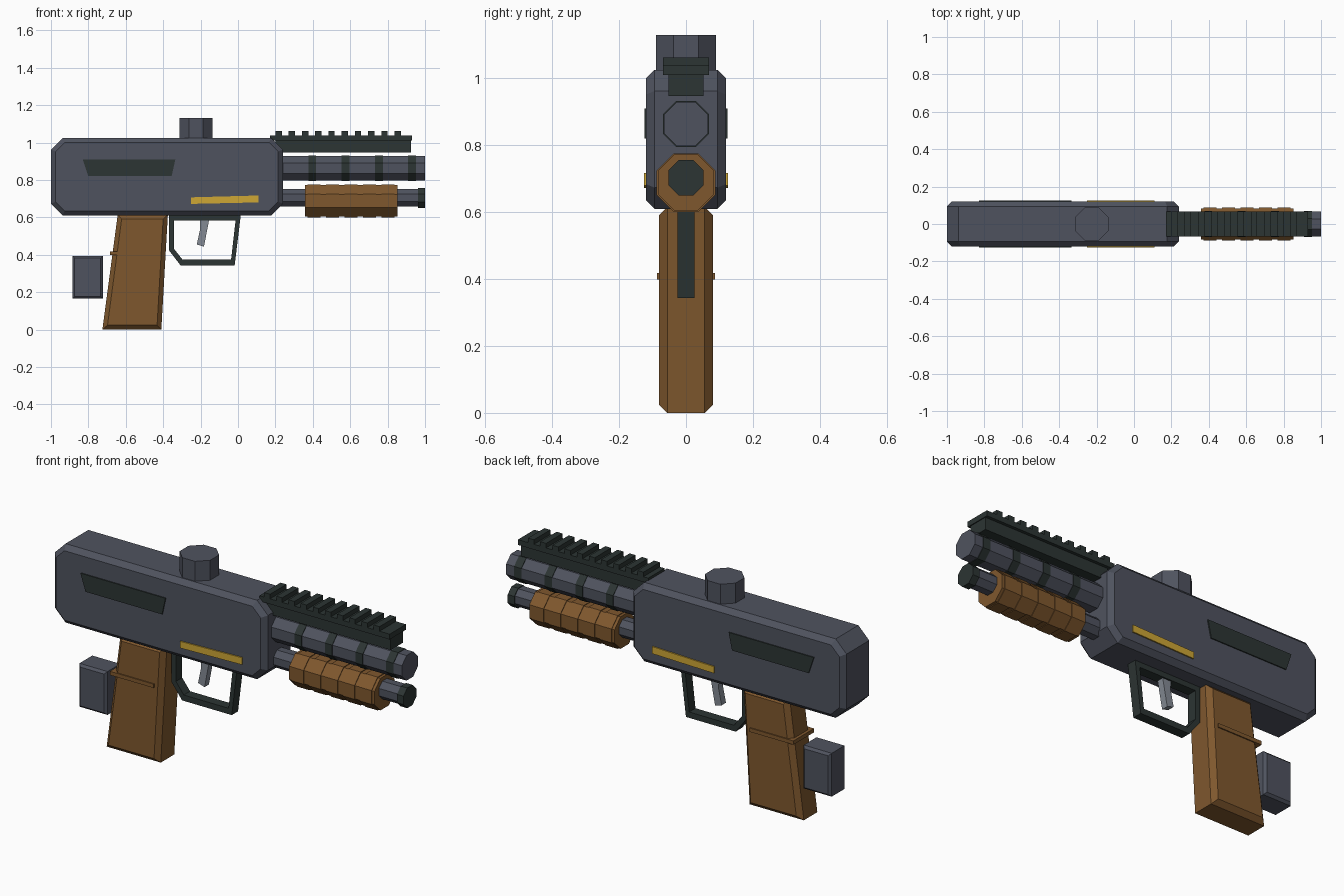
import bpy, bmesh, math

cube = bpy.data.objects.get("Cube")
if cube:
    bpy.data.objects.remove(cube, do_unlink=True)


def material(name, rgb):
    m = bpy.data.materials.new(name)
    m.use_nodes = True
    m.diffuse_color = (*rgb, 1)
    node = next(n for n in m.node_tree.nodes if n.type == 'BSDF_PRINCIPLED')
    node.inputs["Base Color"].default_value = (*rgb, 1)
    return m


SLATE = material("slate grey", (0.078, 0.086, 0.114))
DARK = material("dark green grey", (0.025, 0.035, 0.033))
BROWN = material("wood brown", (0.213, 0.097, 0.027))
GOLD = material("gold", (0.62, 0.385, 0.036))
STEEL = material("light steel", (0.23, 0.255, 0.296))

# Maps (u, v, depth) to world axes for an extrusion along each axis
PLACE = {
    'X': lambda u, v, d: (d, u, v),
    'Y': lambda u, v, d: (u, d, v),
    'Z': lambda u, v, d: (u, v, d),
}


def prism(name, outline, lo, hi, mat, axis='Y', hole=None, chamfer=0):
    """Extrude an outline along an axis, with an optional hole or chamfered rims."""
    bm = bmesh.new()
    n = len(outline)

    def loop(pts, d):
        return [bm.verts.new(PLACE[axis](u, v, d)) for u, v in pts]

    def bridge(a, b):
        return [bm.faces.new((a[i], a[(i + 1) % n], b[(i + 1) % n], b[i])) for i in range(n)]

    a, b = loop(outline, lo), loop(outline, hi)
    bridge(a, b)
    if hole:
        c, d = loop(hole, lo), loop(hole, hi)
        bridge(c, d)
        bridge(a, c)
        bridge(b, d)
    else:
        caps = [bm.faces.new(a), bm.faces.new(b)]
        if chamfer:
            rims = [e for f in caps for e in f.edges]
            bmesh.ops.bevel(bm, geom=rims, offset=chamfer, segments=1,
                            profile=0.5, affect='EDGES')
    bmesh.ops.recalc_face_normals(bm, faces=bm.faces[:])
    mesh = bpy.data.meshes.new(name)
    bm.to_mesh(mesh)
    bm.free()
    mesh.materials.append(mat)
    ob = bpy.data.objects.new(name, mesh)
    bpy.context.collection.objects.link(ob)
    return ob


def rect(u0, u1, v0, v1):
    return [(u0, v0), (u1, v0), (u1, v1), (u0, v1)]


def octagon(cu, cv, apothem):
    r = apothem / math.cos(math.pi / 8)
    angles = [math.pi / 8 + i * math.pi / 4 for i in range(8)]
    return [(cu + r * math.cos(t), cv + r * math.sin(t)) for t in angles]


def tube(name, z, apothem, x0, x1, mat):
    return prism(name, octagon(0, z, apothem), x0, x1, mat, 'X')


# Receiver with cut corners and chamfered sides
x0, x1, z0, z1, c = -1, 0.24, 0.61, 1.025, 0.063
body = [(x0 + c, z0), (x1 - c, z0), (x1, z0 + c), (x1, z1 - c),
        (x1 - c, z1), (x0 + c, z1), (x0, z1 - c), (x0, z0 + c)]
prism("receiver", body, -0.119, 0.119, SLATE, chamfer=0.025)
prism("top_knob", octagon(-0.225, 0, 0.089), 1.0, 1.13, SLATE, 'Z')

# Side plates on both faces of the receiver
port = [(-0.80, 0.82), (-0.355, 0.82), (-0.335, 0.91), (-0.83, 0.91)]
stripe = [(-0.25, 0.672), (0.11, 0.68), (0.11, 0.717), (-0.25, 0.707)]
for side, s in (("right", -1), ("left", 1)):
    prism("ejection_port_" + side, port, s * 0.117, s * 0.1245, DARK)
    prism("gold_stripe_" + side, stripe, s * 0.117, s * 0.1255, GOLD)

# Barrel with bands
tube("barrel", 0.863, 0.066, 0.2, 1.0, SLATE)
for i in range(4):
    x = 0.397 + 0.178 * i
    tube(f"barrel_band_{i + 1}", 0.863, 0.069, x - 0.021, x + 0.021, DARK)

# Lower tube, end cap and pump handle
tube("magazine_tube", 0.705, 0.047, 0.2, 0.965, SLATE)
tube("tube_cap", 0.703, 0.053, 0.962, 1.0, DARK)
tube("pump_handle", 0.688, 0.084, 0.357, 0.853, BROWN)
for i in range(5):
    x = 0.407 + 0.099 * i
    tube(f"pump_rib_{i + 1}", 0.688, 0.0875, x - 0.035, x + 0.035, BROWN)

# Toothed top rail
comb = [(0.93, 1.01), (0.172, 1.01), (0.172, 1.038)]
for i in range(10):
    x = 0.2 + 0.0708 * i
    comb += [(x, 1.038), (x, 1.062), (x + 0.034, 1.062), (x + 0.034, 1.038)]
comb.append((0.93, 1.038))
prism("rail_teeth", comb, -0.068, 0.068, DARK)
prism("rail_base", rect(0.2, 0.925, 0.947, 1.012), -0.052, 0.052, DARK)

# Grip with a thin ledge
grip = [(-0.725, 0.005), (-0.41, 0.005), (-0.375, 0.615), (-0.643, 0.615)]
grip = [(x, 0 if z < 0.1 else z) for x, z in grip]
prism("grip", grip, -0.08, 0.08, BROWN, chamfer=0.024)
prism("grip_ledge", rect(-0.685, -0.43, 0.398, 0.418), -0.086, 0.086, BROWN)

# Trigger guard and trigger
outer = [(-0.37, 0.612), (-0.37, 0.425), (-0.307, 0.343), (-0.018, 0.343), (0.015, 0.612)]
inner = [(-0.343, 0.583), (-0.343, 0.433), (-0.297, 0.374), (-0.037, 0.374), (-0.013, 0.583)]
prism("trigger_guard", outer, -0.026, 0.026, DARK, hole=inner)
blade = [(-0.22, 0.455), (-0.182, 0.443), (-0.152, 0.6), (-0.205, 0.6), (-0.202, 0.54)]
prism("trigger", blade, -0.018, 0.018, STEEL)

# Separate block behind the grip
prism("rear_block", rect(-0.885, -0.722, 0.166, 0.394), -0.065, 0.065, SLATE, chamfer=0.012)
